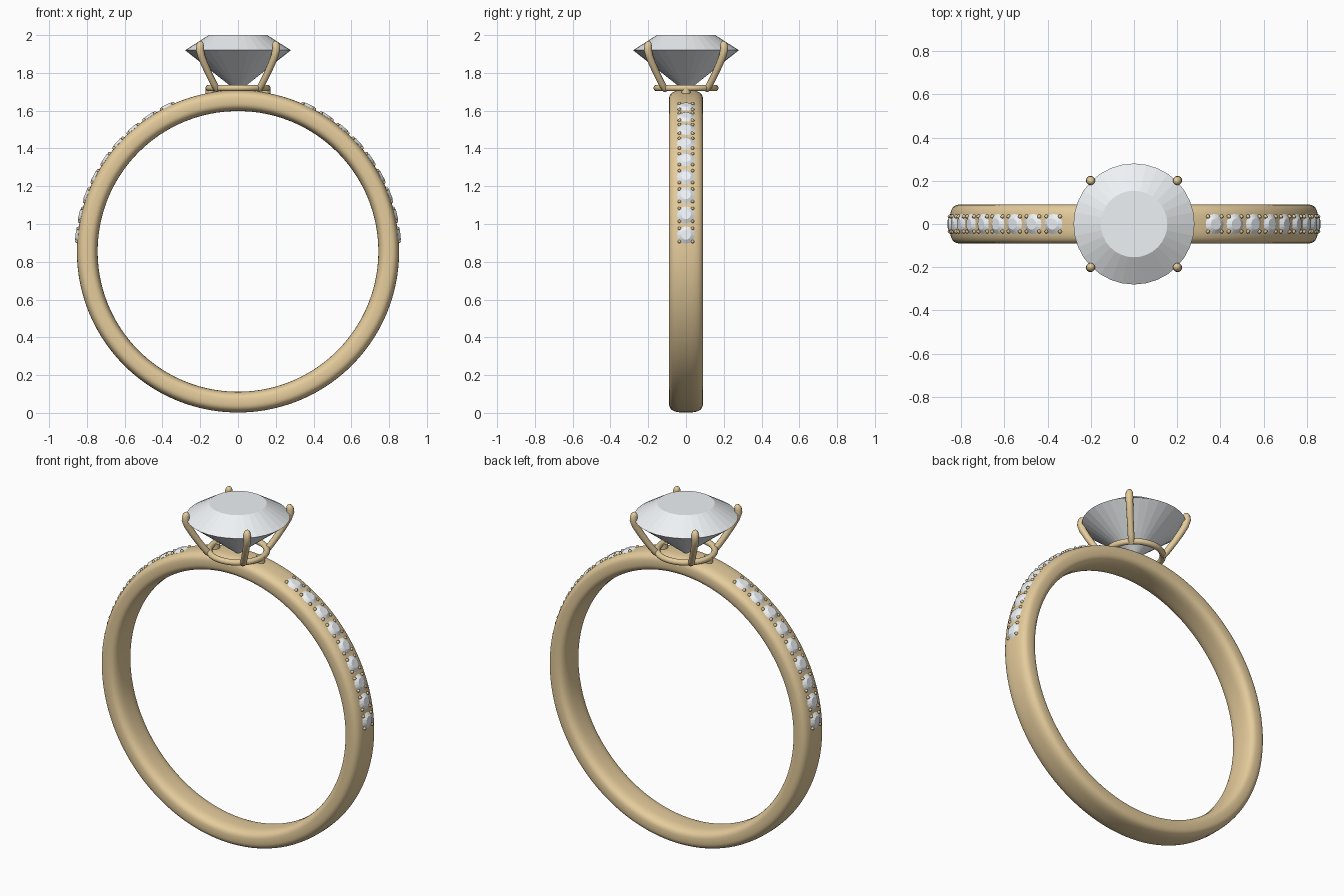
import bpy, bmesh
from math import sin, cos, pi, radians
from mathutils import Matrix, Vector

if "Cube" in bpy.data.objects:
    bpy.data.objects.remove(bpy.data.objects["Cube"])

CZ, R_OUT, R_IN, HALF_W = 0.855, 0.853, 0.743, 0.09


def material(name, rgb):
    m = bpy.data.materials.new(name)
    m.diffuse_color = (*rgb, 1)
    m.use_nodes = True
    m.node_tree.nodes["Principled BSDF"].inputs["Base Color"].default_value = m.diffuse_color
    return m


gold = material("gold", (0.78, 0.60, 0.33))
crystal = material("crystal", (0.86, 0.89, 0.91))


def finish(bm, name, mat, smooth=None):
    bmesh.ops.recalc_face_normals(bm, faces=bm.faces)
    me = bpy.data.meshes.new(name)
    bm.to_mesh(me)
    bm.free()
    ob = bpy.data.objects.new(name, me)
    bpy.context.collection.objects.link(ob)
    me.materials.append(mat)
    if smooth:
        bpy.ops.object.select_all(action='DESELECT')
        ob.select_set(True)
        bpy.context.view_layer.objects.active = ob
        bpy.ops.object.shade_smooth_by_angle(angle=radians(smooth))
    return ob


def bridge(bm, a, b):
    n = len(a)
    for i in range(n):
        bm.faces.new((a[i], a[(i + 1) % n], b[(i + 1) % n], b[i]))


def add_gem(bm, mat, radius, seg):
    """Brilliant cut: flat table, crown and pointed pavilion, girdle at local z = 0."""
    def ring(r, z):
        return [bm.verts.new(mat @ Vector((r * cos(2 * pi * i / seg), r * sin(2 * pi * i / seg), z)))
                for i in range(seg)]
    table, girdle = ring(0.55 * radius, 0.286 * radius), ring(radius, 0)
    tip = bm.verts.new(mat @ Vector((0, 0, -0.79 * radius)))
    bm.faces.new(table)
    bridge(bm, table, girdle)
    for i in range(seg):
        bm.faces.new((girdle[i], tip, girdle[(i + 1) % seg]))


def add_tube(bm, pts, radii, side, seg=12):
    """Sweep circles along a planar path; side is the normal of the path's plane."""
    rings = []
    for i, p in enumerate(pts):
        t = (pts[min(i + 1, len(pts) - 1)] - pts[max(i - 1, 0)]).normalized()
        up = t.cross(side)
        rings.append([bm.verts.new(p + radii[i] * (cos(2 * pi * k / seg) * side + sin(2 * pi * k / seg) * up))
                      for k in range(seg)])
    for a, b in zip(rings, rings[1:]):
        bridge(bm, a, b)
    bm.faces.new(rings[0])
    bm.faces.new(rings[-1])


def add_lathe(bm, profile, mat, seg):
    """Closed (radius, height) profile turned around local z."""
    loops = [[bm.verts.new(mat @ Vector((r * cos(2 * pi * i / seg), r * sin(2 * pi * i / seg), h)))
              for r, h in profile] for i in range(seg)]
    for i in range(seg):
        bridge(bm, loops[i], loops[(i + 1) % seg])


# Band with a rounded cross-section, turned around y
def power(v):
    return (1 if v > 0 else -1) * abs(v) ** (2 / 3)


angles = [2 * pi * i / 40 for i in range(40)]
section = [((R_OUT + R_IN) / 2 + (R_OUT - R_IN) / 2 * power(cos(a)), HALF_W * power(sin(a))) for a in angles]
bm = bmesh.new()
add_lathe(bm, section, Matrix.Translation((0, 0, CZ)) @ Matrix.Rotation(pi / 2, 4, 'X'), 160)
finish(bm, "band", gold, 60)

# Base ring of the centre setting
bm = bmesh.new()
circle = [(0.155 + 0.017 * cos(2 * pi * i / 14), 0.017 * sin(2 * pi * i / 14)) for i in range(14)]
add_lathe(bm, circle, Matrix.Translation((0, 0, 1.72)), 64)
finish(bm, "setting_base_ring", gold, 60)

# Short posts joining the base ring to the band
bm = bmesh.new()
for s in (-1, 1):
    add_tube(bm, [Vector((s * 0.147, 0, z)) for z in (1.67, 1.725)], [0.025] * 2, Vector((0, 1, 0)))
finish(bm, "setting_posts", gold, 40)

# Centre stone
bm = bmesh.new()
add_gem(bm, Matrix.Translation((0, 0, 1.92)), 0.28, 32)
finish(bm, "centre_stone", crystal)

# Four curved prongs on the diagonals, given as (radius from axis, height, thickness)
path = [(0.150, 1.712, 0.017), (0.165, 1.722, 0.018), (0.183, 1.745, 0.018), (0.215, 1.79, 0.018),
        (0.250, 1.845, 0.019), (0.275, 1.89, 0.020), (0.286, 1.925, 0.021), (0.283, 1.948, 0.020),
        (0.277, 1.960, 0.015), (0.273, 1.966, 0.007)]
bm = bmesh.new()
for k in range(4):
    a = pi / 4 + k * pi / 2
    add_tube(bm, [Vector((r * cos(a), r * sin(a), z)) for r, z, _ in path],
             [t for _, _, t in path], Vector((-sin(a), cos(a), 0)))
finish(bm, "setting_prongs", gold, 60)

# Nine small stones on each shoulder, each held by four tiny claws
stones, claws = bmesh.new(), bmesh.new()
for s in (-1, 1):
    for i in range(9):
        tilt = s * radians(26 + 7.27 * i)
        m = Matrix.Translation((0, 0, CZ)) @ Matrix.Rotation(tilt, 4, 'Y') @ Matrix.Translation((0, 0, 0.851))
        add_gem(stones, m, 0.047, 16)
        for dx in (-1, 1):
            for dy in (-1, 1):
                pts = [m @ Vector((dx * q, dy * q, h)) for q, h in
                       ((0.035, -0.025), (0.035, 0.003), (0.034, 0.008), (0.033, 0.011))]
                add_tube(claws, pts, [0.009, 0.009, 0.007, 0.003], Vector((0, 1, 0)), 8)
finish(stones, "shoulder_stones", crystal)
finish(claws, "shoulder_claws", gold, 60)
